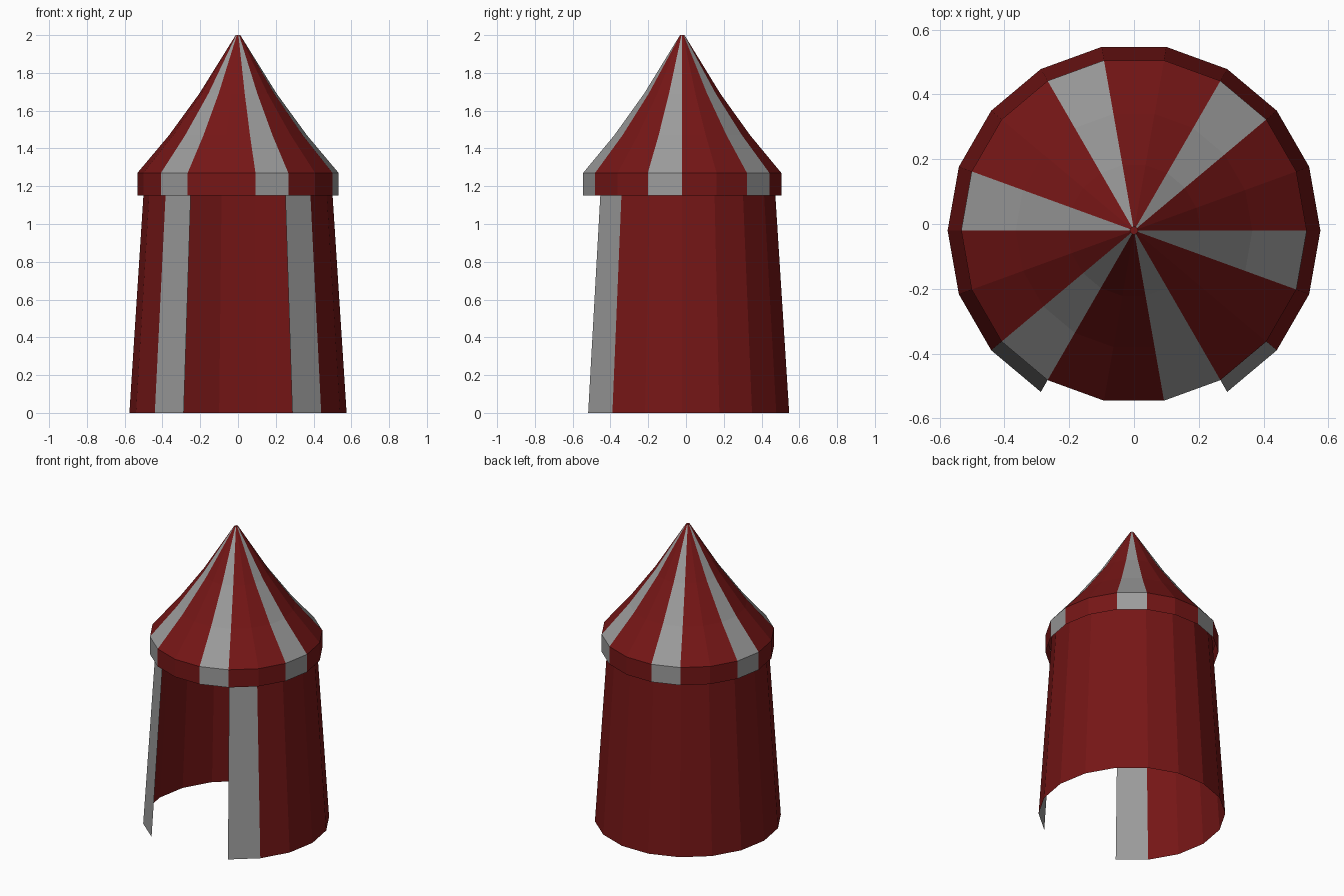
import bpy, bmesh
from math import cos, sin, radians

if "Cube" in bpy.data.objects:
    bpy.data.objects.remove(bpy.data.objects["Cube"])

CENTRE_Y = -0.02
STEP = 20  # eighteen-sided tent


def material(name, colour):
    mat = bpy.data.materials.new(name)
    mat.diffuse_color = (*colour, 1)
    mat.use_nodes = True
    mat.node_tree.nodes["Principled BSDF"].inputs["Base Color"].default_value = mat.diffuse_color
    return mat


red = material("red_cloth", (0.18, 0.008, 0.008))
grey = material("grey_cloth", (0.33, 0.33, 0.33))


def panels(name, profile, starts, mat, cap=False):
    """Revolve a (radius, z) profile, keeping only the listed 20 degree panels."""
    bm = bmesh.new()

    def ring_point(r, z, a):
        return bm.verts.new((r * cos(radians(a)), r * sin(radians(a)) + CENTRE_Y, z))

    for a in starts:
        left = [ring_point(r, z, a) for r, z in profile]
        right = [ring_point(r, z, a + STEP) for r, z in profile]
        for i in range(len(profile) - 1):
            bm.faces.new((left[i], right[i], right[i + 1], left[i + 1]))
    if cap:
        r, z = profile[-1]
        bm.faces.new([ring_point(r, z, a) for a in range(0, 360, STEP)])
    bmesh.ops.remove_doubles(bm, verts=bm.verts, dist=0.0005)
    mesh = bpy.data.meshes.new(name)
    bm.to_mesh(mesh)
    bm.free()
    mesh.materials.append(mat)
    obj = bpy.data.objects.new(name, mesh)
    bpy.context.collection.objects.link(obj)
    return obj


wall = [(0.575, 0), (0.493, 1.27)]  # runs up behind the hanging rim
roof = [(0.533, 1.15), (0.533, 1.27), (0.365, 1.47), (0.205, 1.69), (0.012, 2.0)]

# Walls: open doorway at the front, with a grey flap on each side
flaps = [220, 300]
doorway = [240, 260, 280]
panels("wall", wall,
       [a for a in range(0, 360, STEP) if a not in flaps + doorway], red)
panels("door_flaps", wall, flaps, grey)

# Roof and rim: every third panel is grey
stripes = list(range(40, 360, 60))
panels("roof_red_panels", roof,
       [a for a in range(0, 360, STEP) if a not in stripes], red, cap=True)
panels("roof_grey_stripes", roof, stripes, grey)
